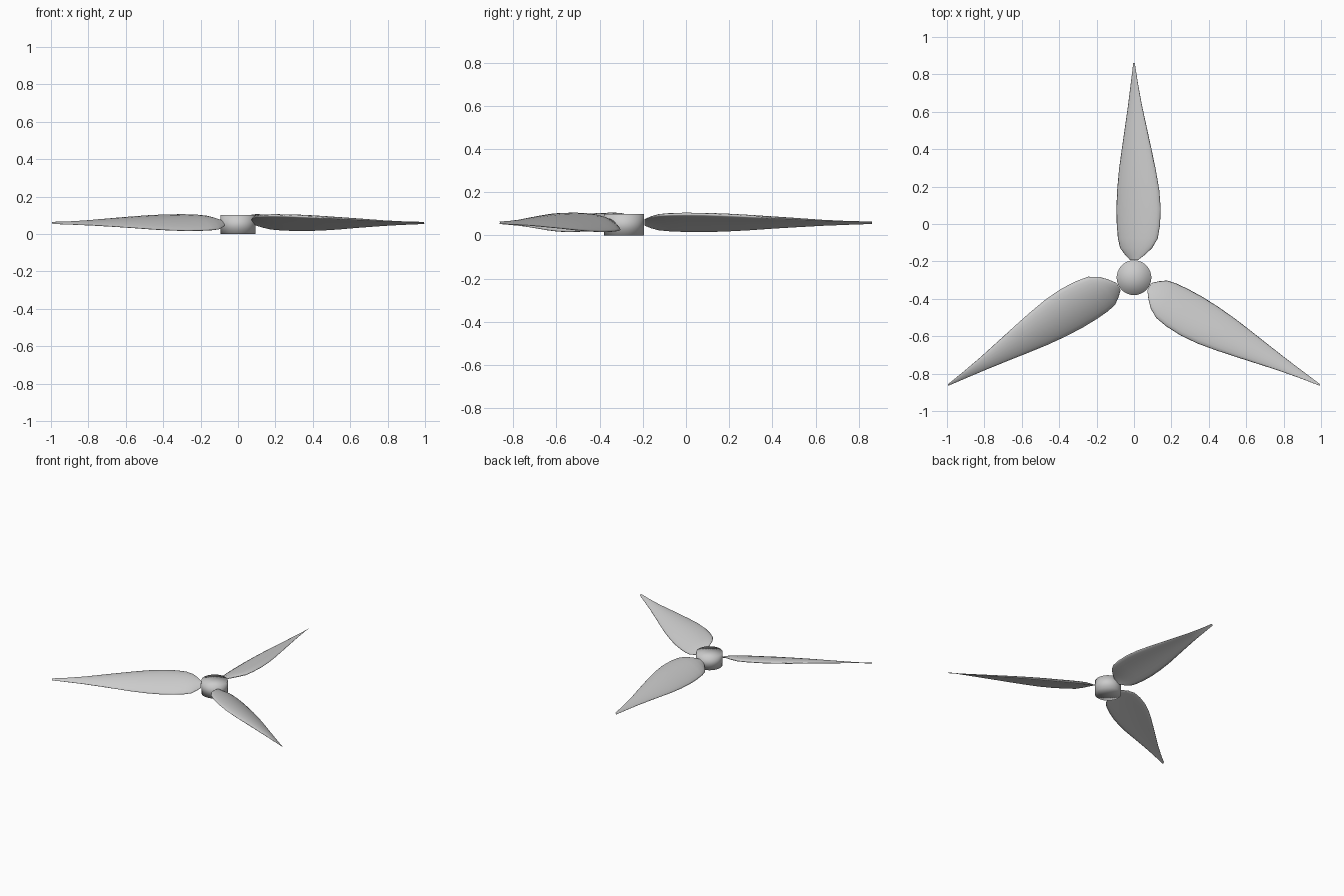
import bpy, bmesh, math
from mathutils import Matrix, Vector

if "Cube" in bpy.data.objects:
    bpy.data.objects.remove(bpy.data.objects["Cube"])

HUB_Y = -0.287
HUB_R = 0.093

# blade stations: radius, left edge x, right edge x, lowest z, highest z
STATIONS = [
    (0.095, -0.022, 0.022, 0.045, 0.078),
    (0.125, -0.050, 0.062, 0.032, 0.093),
    (0.160, -0.075, 0.098, 0.022, 0.104),
    (0.210, -0.086, 0.127, 0.017, 0.109),
    (0.280, -0.092, 0.139, 0.014, 0.111),
    (0.370, -0.094, 0.143, 0.013, 0.110),
    (0.470, -0.090, 0.135, 0.016, 0.106),
    (0.580, -0.080, 0.116, 0.022, 0.099),
    (0.690, -0.065, 0.093, 0.030, 0.091),
    (0.800, -0.049, 0.069, 0.037, 0.083),
    (0.920, -0.032, 0.043, 0.044, 0.074),
    (1.040, -0.017, 0.021, 0.049, 0.068),
    (1.148, -0.004, 0.004, 0.053, 0.065),
]
HALF = 10  # points along each side of a section


def section(bm, r, xl, xr, zlo, zhi):
    """Lens-shaped, upward-cambered section pitched up towards the right edge."""
    width = xr - xl
    thick = min(0.15 * width, 0.034)
    lo, hi = zlo + 0.12 * thick, zhi - 0.4 * thick
    ring = []
    for i in range(2 * HALF):
        a = math.pi * i / HALF
        t = 0.5 - 0.5 * math.cos(a)
        camber = lo + (hi - lo) * t + 0.07 * width * 4 * t * (1 - t)
        z = camber + 0.5 * thick * math.sin(a)
        ring.append(bm.verts.new((xl + width * t, r, max(zlo, min(zhi, z)))))
    return ring


def blade_mesh():
    bm = bmesh.new()
    rings = [section(bm, *s) for s in STATIONS]
    n = 2 * HALF
    for a, b in zip(rings, rings[1:]):
        for i in range(n):
            j = (i + 1) % n
            bm.faces.new((a[i], a[j], b[j], b[i]))
    bm.faces.new(rings[0])
    bm.faces.new(rings[-1])
    bmesh.ops.recalc_face_normals(bm, faces=bm.faces)
    for f in bm.faces:
        f.smooth = len(f.verts) == 4
    me = bpy.data.meshes.new("blade")
    bm.to_mesh(me)
    bm.free()
    return me


# three blades around the hub
mesh = blade_mesh()
for k in range(3):
    ob = bpy.data.objects.new(f"blade_{k + 1}", mesh)
    ob.location = (0, HUB_Y, 0)
    ob.rotation_euler = (0, 0, k * 2 * math.pi / 3)
    bpy.context.collection.objects.link(ob)

# hub, smooth shaded over its rim
bpy.ops.mesh.primitive_cylinder_add(vertices=32, radius=HUB_R, depth=0.1,
                                    end_fill_type='TRIFAN', location=(0, HUB_Y, 0.05))
bpy.context.object.name = "hub"
bpy.ops.object.shade_smooth()
